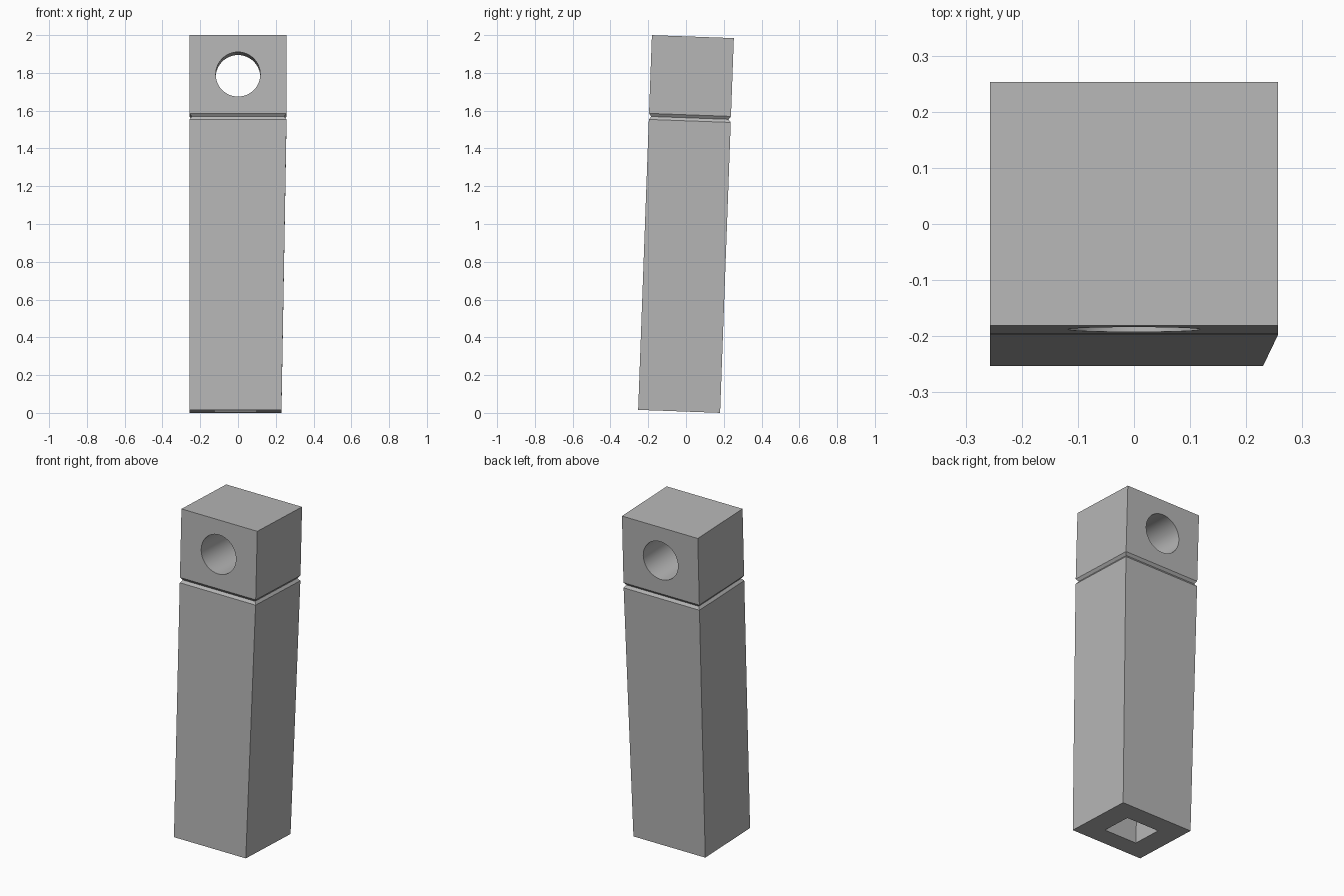
import bpy, bmesh, math
from mathutils import Matrix

default = bpy.data.objects.get("Cube")
if default:
    bpy.data.objects.remove(default, do_unlink=True)

grey = bpy.data.materials.new("plain grey")
grey.use_nodes = True
colour = (0.47, 0.47, 0.47, 1)
grey.diffuse_color = colour
grey.node_tree.nodes["Principled BSDF"].inputs["Base Color"].default_value = colour

HALF_X, HALF_Y, HALF_Z = 0.257, 0.217, 0.9925
GROOVE_Z, GROOVE_HALF, GROOVE_DEPTH = 0.562, 0.016, 0.012


def make_object(name, bm):
    bmesh.ops.recalc_face_normals(bm, faces=bm.faces)
    mesh = bpy.data.meshes.new(name)
    bm.to_mesh(mesh)
    bm.free()
    mesh.materials.append(grey)
    obj = bpy.data.objects.new(name, mesh)
    bpy.context.collection.objects.link(obj)
    return obj


# Square bar with a V groove below the head and one tapering side
def make_bar():
    bm = bmesh.new()
    levels = [(-HALF_Z, 0, 0.027),
              (GROOVE_Z - GROOVE_HALF, 0, 0),
              (GROOVE_Z, GROOVE_DEPTH, GROOVE_DEPTH),
              (GROOVE_Z + GROOVE_HALF, 0, 0),
              (HALF_Z, 0, 0)]
    rings = []
    for z, inset, left_inset in levels:
        x0, x1, y = -HALF_X + inset, HALF_X - left_inset, HALF_Y - inset
        rings.append([bm.verts.new(p) for p in
                      ((x0, -y, z), (x1, -y, z), (x1, y, z), (x0, y, z))])
    for low, high in zip(rings, rings[1:]):
        for i in range(4):
            j = (i + 1) % 4
            bm.faces.new((low[i], low[j], high[j], high[i]))
    bm.faces.new(rings[0][::-1])
    bm.faces.new(rings[-1])
    return make_object("grooved_bar", bm)


# Round hole through the head, front to back
def make_hole_cutter():
    bm = bmesh.new()
    turn = Matrix.Translation((0, 0, 0.785)) @ Matrix.Rotation(math.pi / 2, 4, "X")
    bmesh.ops.create_cone(bm, cap_ends=True, segments=48, radius1=0.118,
                          radius2=0.118, depth=1, matrix=turn)
    return make_object("hole_cutter", bm)


# Square socket in the bottom end
def make_socket_cutter():
    bm = bmesh.new()
    place = Matrix.Translation((-0.013, 0, -HALF_Z)) @ Matrix.Diagonal((0.222, 0.192, 1, 1))
    bmesh.ops.create_cube(bm, size=1, matrix=place)
    return make_object("socket_cutter", bm)


bar = make_bar()
cutters = [make_hole_cutter(), make_socket_cutter()]
for cutter in cutters:
    cutter.hide_render = True
    cut = bar.modifiers.new(cutter.name, "BOOLEAN")
    cut.object = cutter
    cut.operation = "DIFFERENCE"
    cut.solver = "EXACT"

bpy.ops.object.select_all(action="DESELECT")
bar.select_set(True)
bpy.context.view_layer.objects.active = bar
for cutter in cutters:
    bpy.ops.object.modifier_apply(modifier=cutter.name)
    bpy.data.objects.remove(cutter, do_unlink=True)

bpy.ops.object.shade_smooth_by_angle(angle=math.radians(20))

# Lean the whole bar slightly backwards
bar.matrix_world = Matrix.Translation((0, 0, 1)) @ Matrix.Rotation(math.radians(-2.1), 4, "X")
